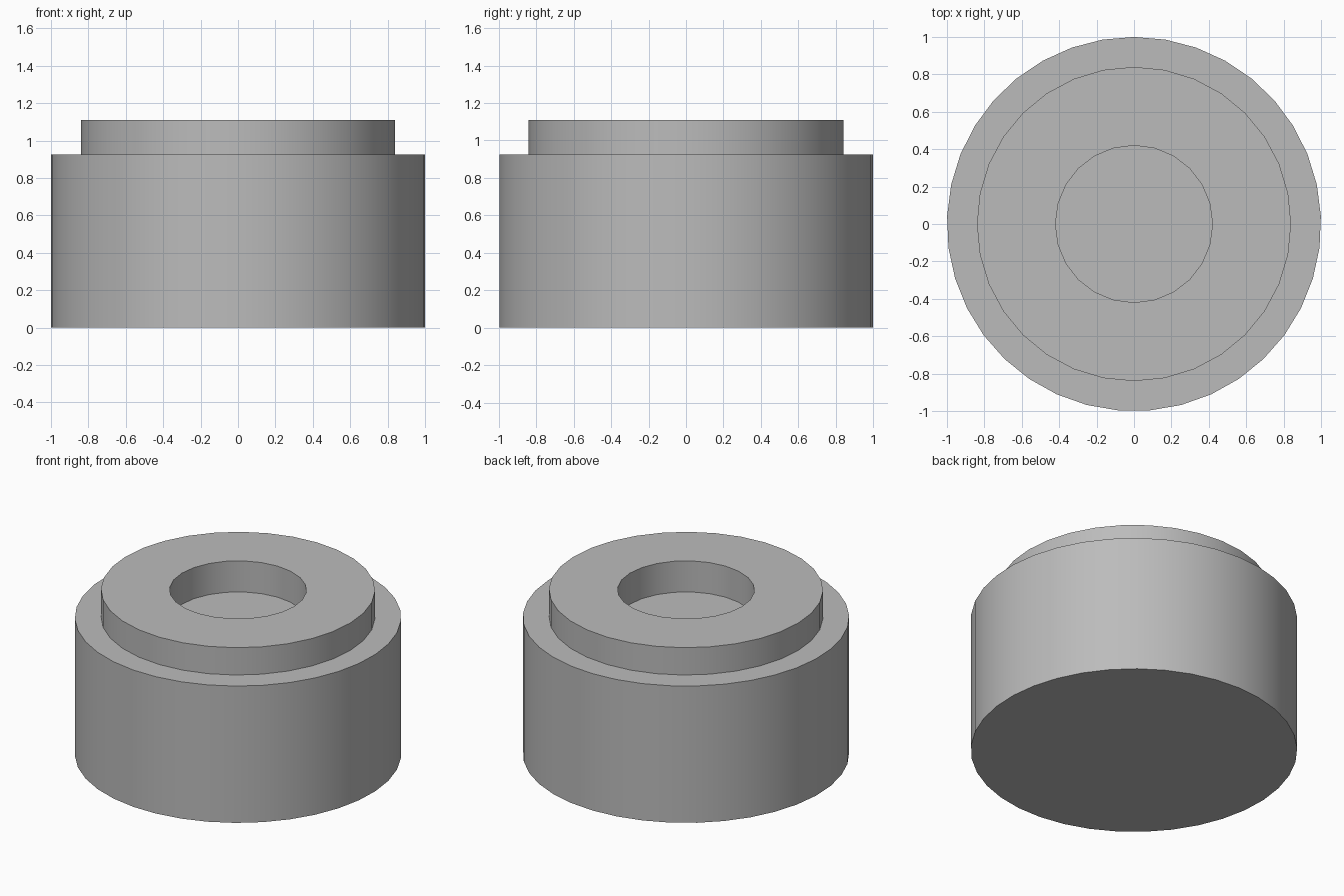
import bpy
import bmesh
from math import cos, sin, tau, radians

cube = bpy.data.objects.get("Cube")
if cube:
    bpy.data.objects.remove(cube, do_unlink=True)

# One plain grey for the whole part
grey = bpy.data.materials.new("plain_grey")
grey.use_nodes = True
colour = (0.5, 0.5, 0.5, 1.0)
grey.diffuse_color = colour
grey.node_tree.nodes["Principled BSDF"].inputs["Base Color"].default_value = colour

bm = bmesh.new()


def ring(radius, z, sides):
    """Closed loop of edges with one corner at +y."""
    verts = [bm.verts.new((radius * sin(tau * i / sides), radius * cos(tau * i / sides), z))
             for i in range(sides)]
    return [bm.edges.new((verts[i], verts[(i + 1) % sides])) for i in range(sides)]


def wall(radius, z_low, z_high, sides):
    """Upright cylinder wall; returns its lower and upper loops."""
    low, high = ring(radius, z_low, sides), ring(radius, z_high, sides)
    for a, b in zip(low, high):
        bm.faces.new((*a.verts, b.verts[1], b.verts[0]))
    return low, high


def flat(*loops):
    """Flat disc, or flat band between two concentric loops."""
    if len(loops) == 1:
        bmesh.ops.edgeloop_fill(bm, edges=loops[0])
    else:
        bmesh.ops.triangle_fill(bm, edges=loops[0] + loops[1], use_beauty=True)


# Outer body, raised collar and blind bore
body_low, body_high = wall(1.0, 0.0, 0.925, 37)
collar_low, collar_high = wall(0.84, 0.925, 1.11, 32)
bore_low, bore_high = wall(0.42, 0.90, 1.11, 24)

# Underside, shoulder, collar top and bore floor
flat(body_low)
flat(body_high, collar_low)
flat(collar_high, bore_high)
flat(bore_low)
bmesh.ops.recalc_face_normals(bm, faces=bm.faces[:])

mesh = bpy.data.meshes.new("stepped_bushing")
bm.to_mesh(mesh)
bm.free()
mesh.materials.append(grey)
bushing = bpy.data.objects.new("stepped_bushing", mesh)
bpy.context.collection.objects.link(bushing)

# Smooth round walls with crisp rims
bpy.ops.object.select_all(action="DESELECT")
bushing.select_set(True)
bpy.context.view_layer.objects.active = bushing
bpy.ops.object.shade_smooth_by_angle(angle=radians(30))
